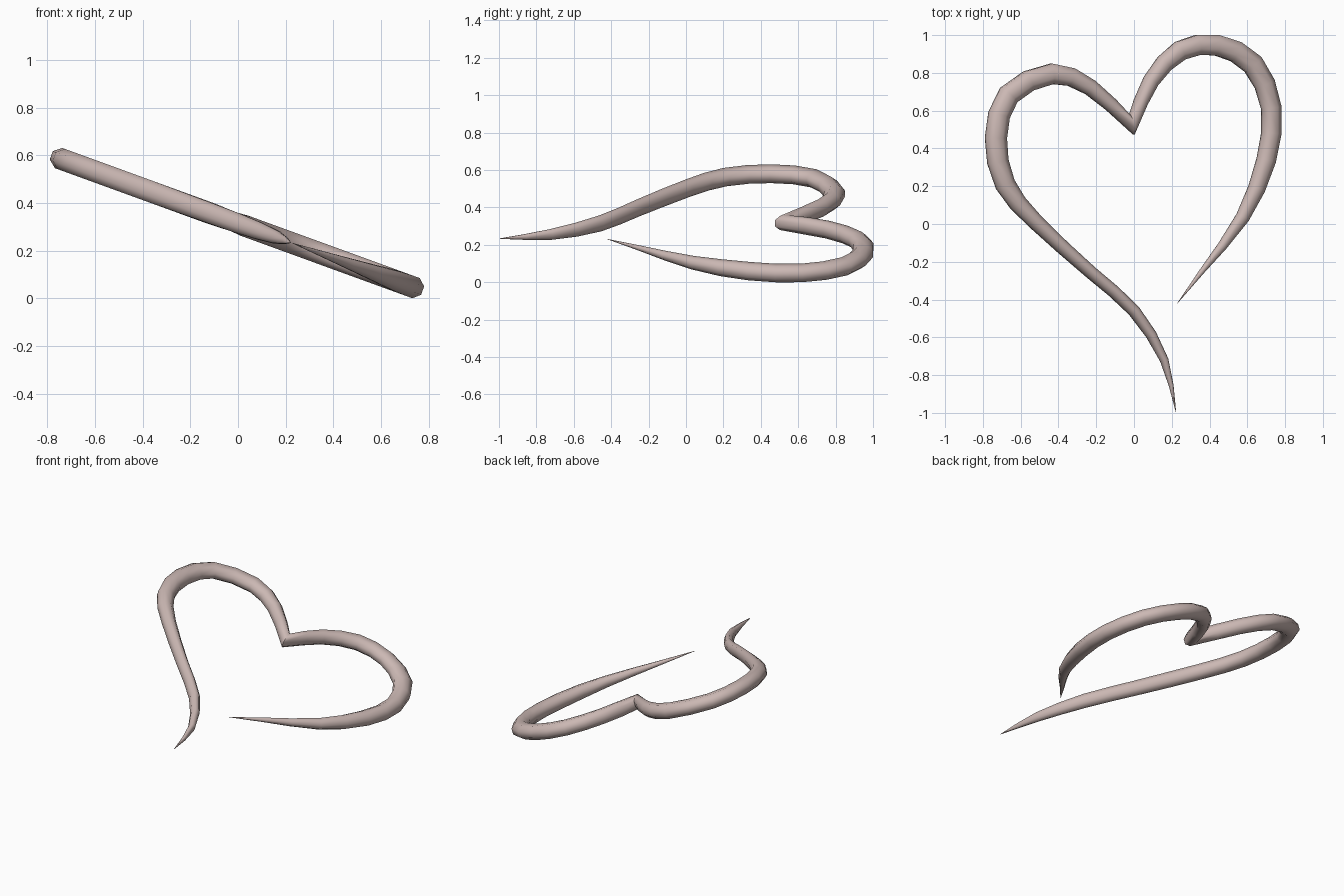
import bpy, bmesh, math
from mathutils import Vector, Matrix

if "Cube" in bpy.data.objects:
    bpy.data.objects.remove(bpy.data.objects["Cube"])

TILT = math.radians(20)
SIDES = 8

# Control points seen from above: x, y, half width
LEFT = [(.222, -.995, .001), (.16, -.72, .021), (0, -.46, .031), (-.23, -.255, .033),
        (-.52, .01, .041), (-.682, .21, .053), (-.731, .455, .058), (-.663, .683, .057),
        (-.435, .795, .055), (-.23, .722, .043), (-.012, .525, .031)]
RIGHT = [(-.012, .525, .031), (.09, .757, .042), (.245, .918, .053), (.44, .946, .056),
         (.63, .845, .058), (.727, .615, .053), (.70, .338, .051), (.575, .035, .036),
         (.36, -.25, .014), (.229, -.42, .001)]


def smooth_path(points):
    """Add a rounded midpoint between each pair of control points."""
    p = [Vector(q) for q in points]
    p = [2 * p[0] - p[1]] + p + [2 * p[-1] - p[-2]]
    out = []
    for a, b, c, d in zip(p, p[1:], p[2:], p[3:]):
        out += [b, (9 * (b + c) - a - d) / 16]
    return out + [p[-2]]


# The two strands meet at the notch; the free right tail is thinner
left, right = smooth_path(LEFT), smooth_path(RIGHT)[1:]
path = [(q, 1.35) for q in left]
path += [(q, .95 if q.y < .4 else 1.35) for q in right]

# Sweep a tapering eight-sided tube lying flat
bm = bmesh.new()
pts = [Vector((q.x / math.cos(TILT), q.y, 0)) for q, _ in path]
last = len(pts) - 1
rings = []
for i, p in enumerate(pts):
    before = (p - pts[max(i - 1, 0)]).normalized()
    after = (pts[min(i + 1, last)] - p).normalized()
    total = before + after
    t = total.normalized()
    side = Vector((t.y, -t.x, 0))
    half = path[i][0].z
    thick = min(.046, half * path[i][1]) * 1.06
    miter = 1 if i in (0, last) else 2 / total.length
    wide = half * miter * 1.04
    ring = []
    for k in range(SIDES):
        a = math.tau * (k + .5) / SIDES
        ring.append(bm.verts.new(p + side * wide * math.cos(a)
                                 + Vector((0, 0, thick * math.sin(a)))))
    rings.append(ring)
for r, s in zip(rings, rings[1:]):
    for k in range(SIDES):
        n = (k + 1) % SIDES
        bm.faces.new((r[k], r[n], s[n], s[k]))
bm.faces.new(rings[0])
bm.faces.new(rings[-1])
bmesh.ops.recalc_face_normals(bm, faces=bm.faces)

# Lean the heart down to the right and stand it on the ground
bm.transform(Matrix.Rotation(TILT, 4, 'Y'))
low = min(v.co.z for v in bm.verts)
bm.transform(Matrix.Translation((0, 0, -low)))

mesh = bpy.data.meshes.new("heart_outline")
bm.to_mesh(mesh)
bm.free()
heart = bpy.data.objects.new("heart_outline", mesh)
bpy.context.collection.objects.link(heart)

mat = bpy.data.materials.new("dusty pink")
mat.diffuse_color = (.60, .48, .455, 1)
mat.use_nodes = True
mat.node_tree.nodes["Principled BSDF"].inputs["Base Color"].default_value = mat.diffuse_color
mesh.materials.append(mat)

bpy.context.view_layer.objects.active = heart
heart.select_set(True)
bpy.ops.object.shade_smooth_by_angle(angle=math.radians(60))
